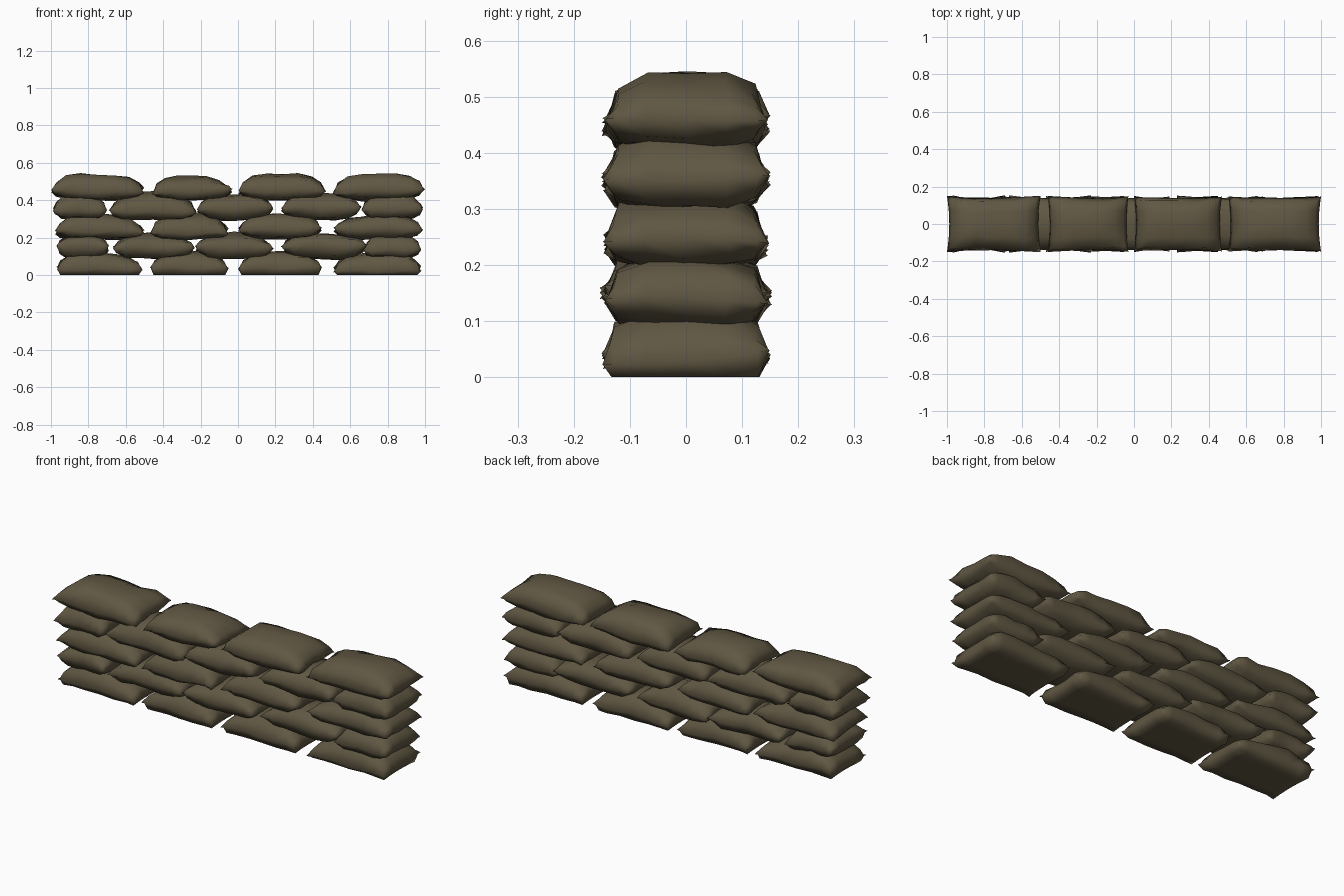
import bpy, bmesh, math, random

if "Cube" in bpy.data.objects:
    bpy.data.objects.remove(bpy.data.objects["Cube"])

random.seed(11)

burlap = bpy.data.materials.new("dark olive burlap")
burlap.diffuse_color = (0.118, 0.096, 0.056, 1)
burlap.use_nodes = True
burlap.node_tree.nodes["Principled BSDF"].inputs["Base Color"].default_value = burlap.diffuse_color

NU, NV = 8, 6


def spaced(n):
    # parameter from -1 to 1, denser towards the seam
    return [math.sin(math.pi / 2 * (2 * i / n - 1)) for i in range(n + 1)]


def sandbag(name, x0, x1, bottom, seam, top, tilt=0.0, width=0.3):
    """Pillow: two bulged skins joined along a pinched, uneven rectangular seam."""
    bm = bmesh.new()
    cx, hl, hw = (x0 + x1) / 2, (x1 - x0) / 2, width / 2
    corner = [random.uniform(-0.016, 0.016) for _ in range(4)]
    ph = [random.uniform(0, 6.28) for _ in range(4)]
    us, vs = spaced(NU), spaced(NV)

    def point(u, v, side):
        x = cx + hl * u * (1 - 0.05 * (1 - v * v))
        y = hw * v * (1 - 0.09 * (1 - u * u) + 0.025 * math.sin(3 * u + ph[2]))
        # seam twists between four slightly uneven corners and ripples
        a, b = (u + 1) / 2, (v + 1) / 2
        zs = seam + ((corner[0] * (1 - a) + corner[1] * a) * (1 - b)
                     + (corner[2] * (1 - a) + corner[3] * a) * b)
        zs += 0.006 * math.sin(5 * u + 2 * v + ph[3])
        f = max(0, 1 - u ** 4) ** 0.5 * max(0, 1 - v ** 4) ** 0.35
        lump = 0.005 * math.sin(4 * u + ph[0]) + 0.004 * math.sin(4 * v + ph[1])
        if side > 0:
            target = top + lump + tilt * u - 0.010 * (u * u + v * v)
        else:
            target = bottom + lump * 0.6
        z = zs + (target - zs) * f
        if abs(u) < 0.99 and abs(v) < 0.99:
            # creases in the cloth
            z += random.uniform(-0.007, 0.004) * side
            y += random.uniform(-0.006, 0.006)
        return x, y, 0.0 if (bottom == 0 and side < 0 and f > 0.3) else max(z, 0.0)

    grid = {}
    for side in (1, -1):
        for i, u in enumerate(us):
            for j, v in enumerate(vs):
                rim = i in (0, NU) or j in (0, NV)
                if rim and side < 0:
                    grid[side, i, j] = grid[1, i, j]
                else:
                    grid[side, i, j] = bm.verts.new(point(u, v, side))
        for i in range(NU):
            for j in range(NV):
                q = [grid[side, i, j], grid[side, i + 1, j],
                     grid[side, i + 1, j + 1], grid[side, i, j + 1]]
                bm.faces.new(q if side > 0 else q[::-1])
    for f in bm.faces:
        f.smooth = True
    # keep the stitched seam crisp
    for e in bm.edges:
        if e.calc_face_angle(0) > math.radians(60):
            e.smooth = False
    me = bpy.data.meshes.new(name)
    bm.to_mesh(me)
    bm.free()
    me.materials.append(burlap)
    ob = bpy.data.objects.new(name, me)
    bpy.context.collection.objects.link(ob)


# courses: bottom, seam and top heights, then bag spans along x with top tilt
courses = [
    (0.000, 0.030, 0.125, [(-.97, -.51, -.015), (-.47, -.05, 0), (0, .45, 0), (.51, .98, .01)]),
    (0.085, 0.143, 0.222, [(-.97, -.69, 0), (-.67, -.23, 0), (-.23, .19, 0),
                           (.23, .69, 0), (.67, .98, 0)]),
    (0.190, 0.236, 0.327, [(-.98, -.50, -.01), (-.47, -.05, 0), (0, .45, 0), (.51, .99, .01)]),
    (0.295, 0.350, 0.437, [(-.99, -.70, 0), (-.69, -.22, 0), (-.22, .19, 0),
                           (.23, .66, 0), (.66, .99, 0)]),
    (0.400, 0.450, 0.545, [(-1, -.50, -.005), (-.46, -.03, -.008), (0, .47, -.005), (.505, 1, 0)]),
]
for r, (b, s, t, spans) in enumerate(courses):
    for k, (x0, x1, tilt) in enumerate(spans):
        # the second top bag sits slightly lower
        drop = 0.014 if (r, k) == (4, 1) else 0
        sandbag(f"sandbag_row{r + 1}_{k + 1}", x0, x1, b, s, t - drop, tilt)
